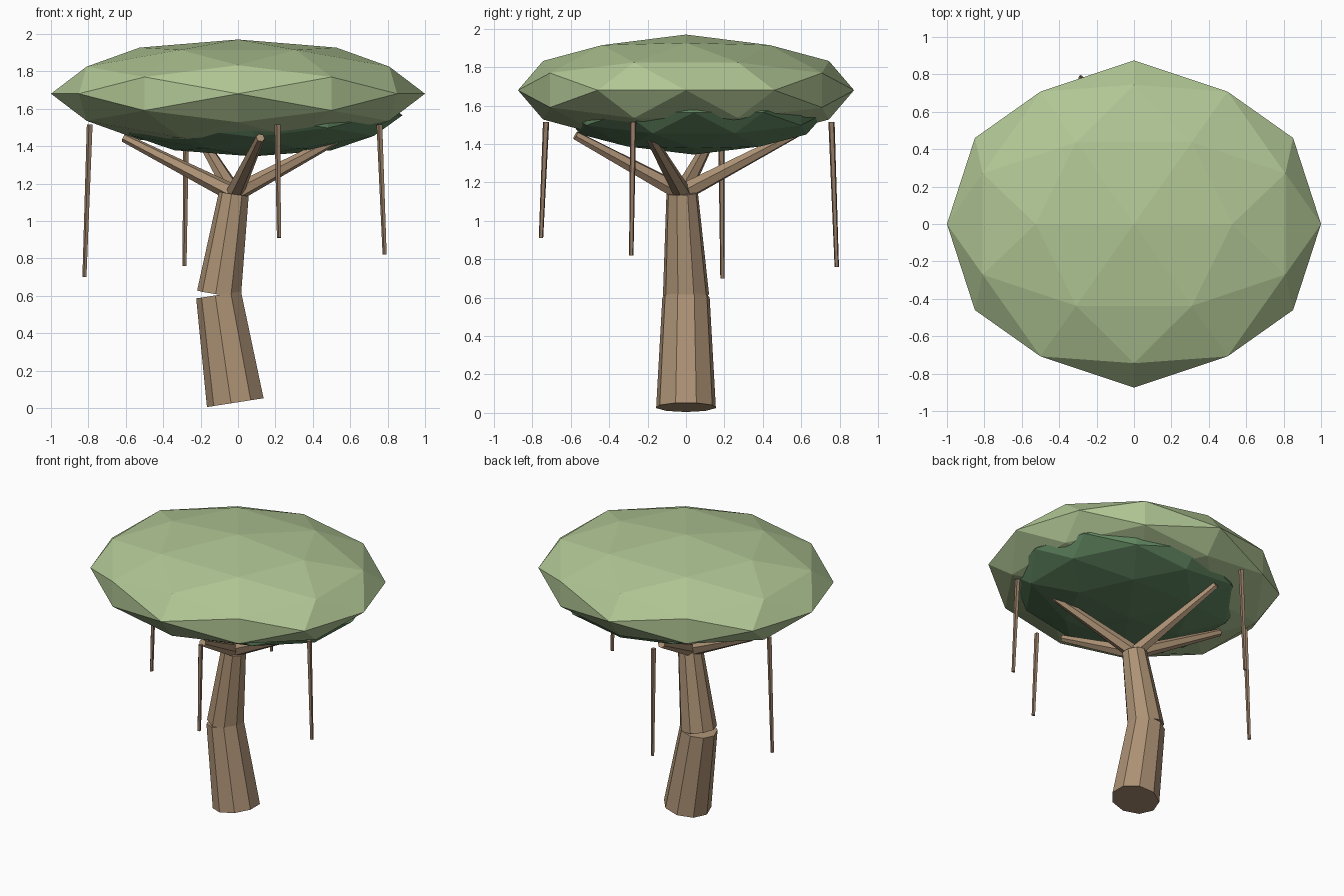
import bpy, bmesh, math
from mathutils import Vector, Matrix

if "Cube" in bpy.data.objects:
    bpy.data.objects.remove(bpy.data.objects["Cube"])


def material(name, rgb):
    m = bpy.data.materials.new(name)
    m.diffuse_color = (*rgb, 1)
    m.use_nodes = True
    m.node_tree.nodes["Principled BSDF"].inputs["Base Color"].default_value = m.diffuse_color
    return m


bark = material("bark", (0.42, 0.29, 0.18))
root_bark = material("root_bark", (0.30, 0.20, 0.13))
leaf_light = material("leaf_light", (0.44, 0.57, 0.30))
leaf_dark = material("leaf_dark", (0.12, 0.24, 0.12))


def finish(name, bm, mat):
    me = bpy.data.meshes.new(name)
    bm.to_mesh(me)
    bm.free()
    me.materials.append(mat)
    ob = bpy.data.objects.new(name, me)
    bpy.context.collection.objects.link(ob)
    return ob


def limb(name, a, b, r1, r2, sides, mat):
    """Tapered prism from point a to point b."""
    a, b = Vector(a), Vector(b)
    d = b - a
    turn = Vector((0, 0, 1)).rotation_difference(d).to_matrix().to_4x4()
    mat4 = Matrix.Translation((a + b) / 2) @ turn @ Matrix.Rotation(math.pi / 2, 4, 'Z')
    bm = bmesh.new()
    bmesh.ops.create_cone(bm, cap_ends=True, segments=sides, radius1=r1,
                          radius2=r2, depth=d.length, matrix=mat4)
    return finish(name, bm, mat)


def foliage(name, centre, scale, mat):
    """Faceted ellipsoid, turned so an edge lies across the top."""
    bm = bmesh.new()
    tilt = Matrix.Rotation(-math.atan(2) / 2, 4, 'Y')
    bmesh.ops.create_icosphere(bm, subdivisions=2, radius=1, matrix=tilt)
    bmesh.ops.scale(bm, vec=scale, verts=bm.verts)
    bmesh.ops.translate(bm, vec=centre, verts=bm.verts)
    return finish(name, bm, mat)


# Canopy
foliage("upper_canopy", (0, 0, 1.68), (1.0, 0.875, 0.29), leaf_light)
foliage("lower_canopy", (0.08, 0.04, 1.565), (0.80, 0.69, 0.22), leaf_dark)

# Bent trunk in two sections
limb("lower_trunk", (-0.01, 0, 0.029), (-0.10, 0, 0.605), 0.158, 0.125, 9, bark)
limb("upper_trunk", (-0.098, 0, 0.61), (-0.02, -0.02, 1.145), 0.122, 0.083, 9, bark)

# Branches spreading under the canopy
for i, tip in enumerate([(-0.61, 0.14, 1.445), (0.12, -0.575, 1.445),
                         (0.57, -0.20, 1.46), (-0.21, 0.58, 1.46)]):
    limb(f"branch_{i + 1}", (-0.02, -0.02, 1.145), tip, 0.048, 0.024, 6, bark)

# Hanging roots: x, y and z of the lower end, leaning slightly outwards
for i, (x, y, z) in enumerate([(-0.82, 0.19, 0.70), (-0.285, 0.785, 0.76),
                               (0.22, -0.755, 0.91), (0.785, -0.285, 0.82)]):
    limb(f"hanging_root_{i + 1}", (x, y, z), (x * 0.965, y * 0.965, 1.515),
         0.012, 0.017, 5, root_bark)
